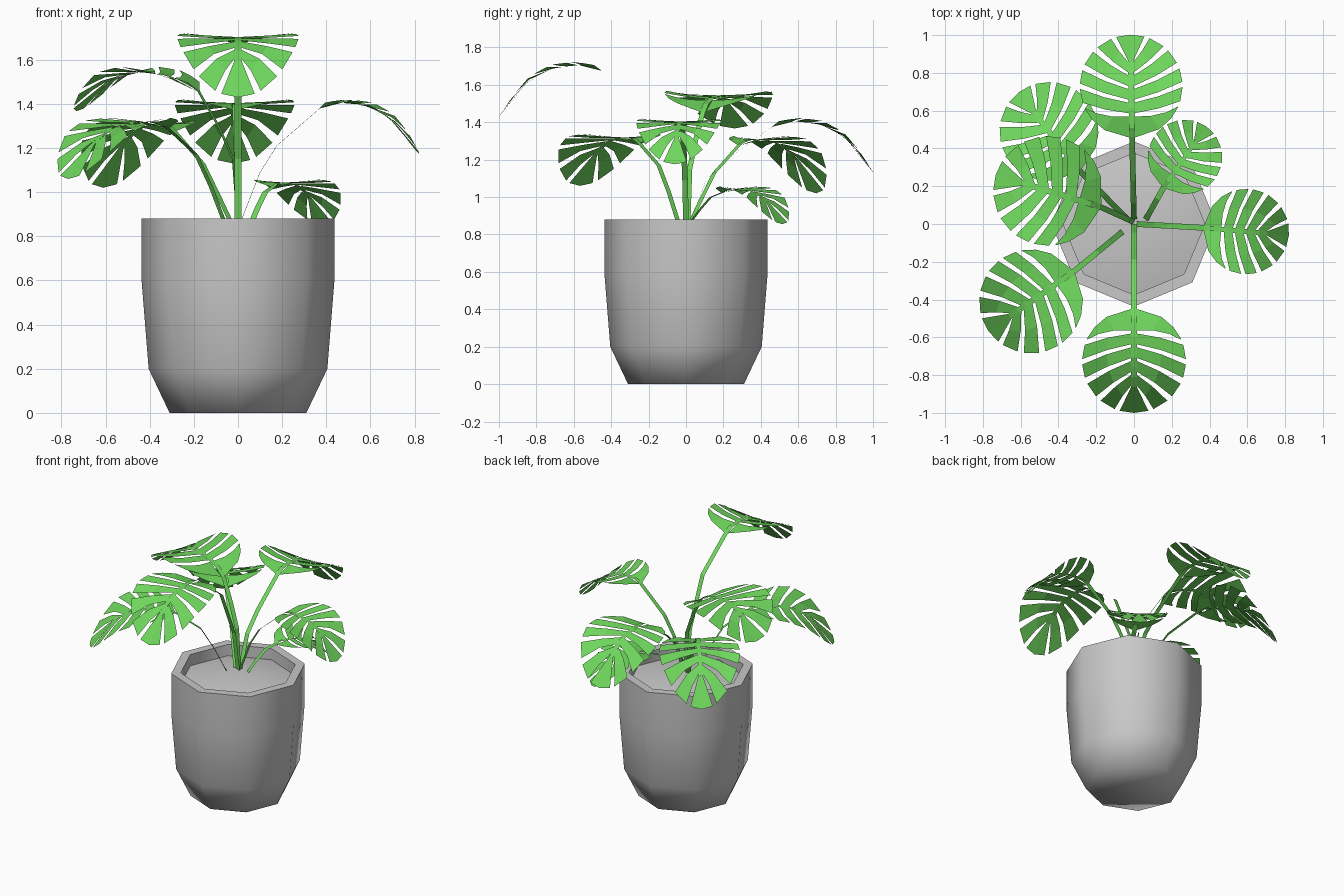
import bpy, bmesh, math
from mathutils import Vector

cube = bpy.data.objects.get("Cube")
if cube:
    bpy.data.objects.remove(cube, do_unlink=True)


def material(name, rgb):
    mat = bpy.data.materials.new(name)
    mat.use_nodes = True
    mat.diffuse_color = (*rgb, 1)
    mat.node_tree.nodes["Principled BSDF"].inputs["Base Color"].default_value = (*rgb, 1)
    return mat


GREEN = material("leaf_green", (0.16, 0.68, 0.11))
GREY = material("pot_grey", (0.58, 0.58, 0.58))


def finish(name, bm, mat):
    mesh = bpy.data.meshes.new(name)
    bm.to_mesh(mesh)
    bm.free()
    mesh.materials.append(mat)
    obj = bpy.data.objects.new(name, mesh)
    bpy.context.collection.objects.link(obj)
    return obj


def lathe(name, profile, mat, sides=8, floor=False):
    """Spin (radius, height) points into a faceted round part; radius 0 closes it."""
    bm = bmesh.new()
    rings = []
    for r, z in profile:
        if r == 0:
            rings.append([bm.verts.new((0, 0, z))] * sides)
        else:
            rings.append([bm.verts.new((r * math.cos(k * math.tau / sides),
                                        r * math.sin(k * math.tau / sides), z))
                          for k in range(sides)])
    for low, high in zip(rings, rings[1:]):
        for k in range(sides):
            n = (k + 1) % sides
            loop = list(dict.fromkeys([low[k], low[n], high[n], high[k]]))
            bm.faces.new(loop)
    if floor:
        bm.faces.new(rings[0][::-1])
    obj = finish(name, bm, mat)
    bpy.ops.object.select_all(action='DESELECT')
    obj.select_set(True)
    bpy.context.view_layer.objects.active = obj
    bpy.ops.object.shade_smooth_by_angle(angle=math.radians(75))


# Pot with an inner wall, and a low mound of soil
lathe("pot", [(0.31, 0), (0.405, 0.2), (0.437, 0.6), (0.437, 0.88),
              (0.375, 0.88), (0.375, 0.79)], GREY, floor=True)
lathe("soil", [(0.375, 0.8), (0, 0.88)], GREY)

# Lengthwise droop of a leaf: (position from base to tip, share of full drop)
DROOP = [(0, -0.11), (0.07, -0.02), (0.27, 0), (0.49, -0.07),
         (0.7, -0.28), (0.85, -0.6), (1, -1)]
CUP = 0.08                                    # lift of the leaf edges
RIB = 0.055                                   # midrib half width, in leaf radii
ARMS = [(22, 40), (47, 64), (71, 86), (92, 108)]   # degrees from tip
ROOT_TIP, ROOT_BASE = 0.5, -0.56              # where the arms leave the midrib


def droop(s):
    s = min(max(s, 0), 1)
    for (a, za), (b, zb) in zip(DROOP, DROOP[1:]):
        if s <= b:
            return za + (zb - za) * (s - a) / (b - a)


def rim(deg):
    a = math.radians(deg)
    return Vector((math.cos(a), math.sin(a)))


def leaf_faces():
    """Flat leaf of radius 1 as polygons of (along, across) points."""
    half = []
    step = (ROOT_TIP - ROOT_BASE) / len(ARMS)
    for i, (near, far) in enumerate(ARMS):
        top = ROOT_TIP - (i + 0.1) * step
        front, back = Vector((top, RIB)), Vector((top - 0.78 * step, RIB))
        tip_f, tip_b = rim(near), rim(far)
        bow = Vector((-0.03, 0))
        mid_f = (front + tip_f) / 2 + bow
        mid_b = (back + tip_b) / 2 + bow
        half += [[front, mid_f, mid_b, back], [mid_f, tip_f, tip_b, mid_b]]
    # Base crescent, from the stalk out to the lobe
    outer = [Vector((-1, RIB))] + [rim(d) for d in (148, 130, 116)]
    inner = [Vector((ROOT_BASE - 0.03, RIB)), Vector((-0.59, 0.36)),
             Vector((-0.52, 0.68)), rim(114)]
    for k in range(3):
        half.append([outer[k], outer[k + 1], inner[k + 1], inner[k]])
    # Half of the fan at the tip
    half.append([Vector((ROOT_TIP, RIB)), Vector((ROOT_TIP, 0)), Vector((1, 0)), rim(16)])
    faces = half + [[Vector((p.x, -p.y)) for p in f] for f in half]
    # Midrib strip
    cuts = [-1 + (ROOT_TIP + 1) * k / 8 for k in range(9)]
    for a, b in zip(cuts, cuts[1:]):
        faces.append([Vector(p) for p in ((a, -RIB), (b, -RIB), (b, RIB), (a, RIB))])
    return faces


def add_polygons(bm, polygons):
    for points in polygons:
        face = bm.faces.new([bm.verts.new(p) for p in points])
        face.normal_update()
        if face.normal.z < 0:
            face.normal_flip()
    bmesh.ops.remove_doubles(bm, verts=bm.verts, dist=0.0005)


def plant_leaf(name, centre, radius, heading, top, drop, tilt, root, bends):
    """One leaf blade and the ribbon stem that carries it."""
    a = math.radians(heading)
    along = Vector((math.cos(a), math.sin(a), 0))
    across = Vector((-along.y, along.x, 0))
    middle = Vector((*centre, 0))

    def place(p):
        point = middle + radius * (along * p.x + across * p.y)
        s = (p.x + 1) / 2
        point.z = top + drop * droop(s) + tilt * (s - 0.3) + CUP * radius * p.y ** 2
        return point

    bm = bmesh.new()
    add_polygons(bm, [[place(p) for p in f] for f in leaf_faces()])
    finish(name + "_leaf", bm, GREEN)

    start, end = Vector((*root, 0.86)), place(Vector((-1, 0)))
    path = [start]
    for share, z in bends:
        p = start.lerp(end, share)
        p.z = z
        path.append(p)
    path.append(end)
    flat = end - start
    side = Vector((-flat.y, flat.x, 0)).normalized() * 0.015
    bm = bmesh.new()
    add_polygons(bm, [[p - side, q - side, q + side, p + side]
                      for p, q in zip(path, path[1:])])
    finish(name + "_stem", bm, GREEN)


# name, centre, radius, heading, top height, drop, tilt, stem root, stem bends
LEAVES = [
    ("front", (0, -0.725), 0.275, 270, 1.705, 0.275, 0, (0, 0), [(0.1, 1.15), (0.42, 1.48)]),
    ("back", (-0.015, 0.73), 0.272, 91, 1.405, 0.275, 0, (0, 0.02), [(0.2, 1.09), (0.48, 1.21)]),
    ("left", (0.595, -0.04), 0.226, 355, 1.405, 0.23, 0, (0.01, 0), [(0.25, 1.09), (0.46, 1.21)]),
    ("back_left", (0.27, 0.355), 0.197, 55, 1.045, 0.19, 0, (0.06, 0.02), [(0.3, 0.93), (0.65, 1.0)]),
    ("front_right", (-0.545, -0.41), 0.275, 215, 1.32, 0.26, 0, (-0.06, -0.04), [(0.25, 1.03), (0.5, 1.17)]),
    ("back_right", (-0.45, 0.49), 0.262, 128, 1.31, 0.29, 0, (-0.03, 0.02), [(0.2, 0.97), (0.5, 1.13)]),
    ("right", (-0.455, 0.175), 0.29, 163, 1.535, 0.28, 0.16, (0, 0.01), [(0.12, 1.15), (0.5, 1.3)]),
]
for leaf in LEAVES:
    plant_leaf(*leaf)
